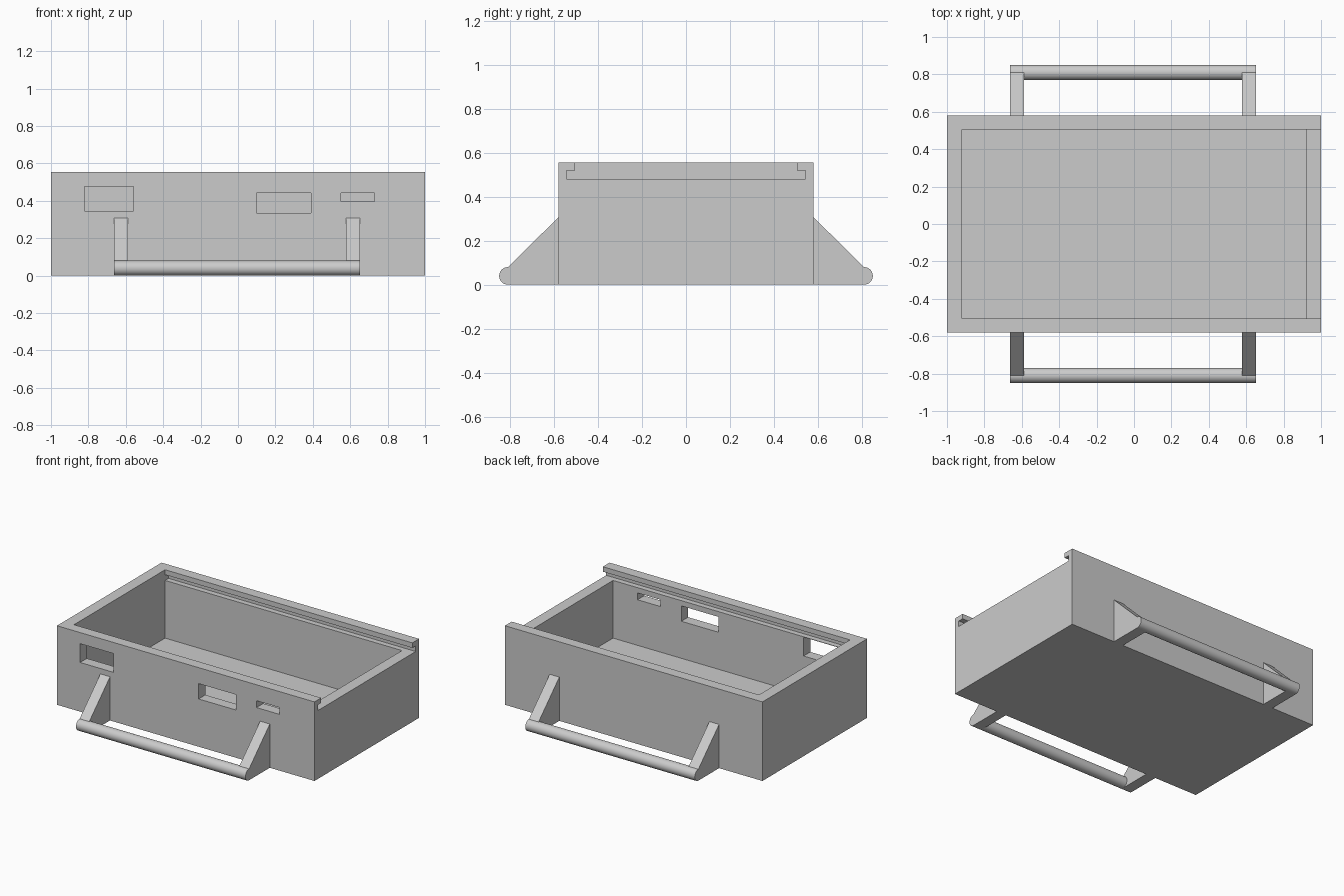
import bpy
import bmesh
from mathutils import Vector

if "Cube" in bpy.data.objects:
    bpy.data.objects.remove(bpy.data.objects["Cube"], do_unlink=True)

grey = bpy.data.materials.new("plain grey")
grey.use_nodes = True
grey.diffuse_color = (0.6, 0.6, 0.6, 1)
grey.node_tree.nodes["Principled BSDF"].inputs["Base Color"].default_value = (0.6, 0.6, 0.6, 1)


def extrude_x(name, profile, x0, x1):
    """Extrude a (y, z) profile along x."""
    bm = bmesh.new()
    face = bm.faces.new([bm.verts.new((x0, y, z)) for y, z in profile])
    ext = bmesh.ops.extrude_face_region(bm, geom=[face])
    verts = [v for v in ext["geom"] if isinstance(v, bmesh.types.BMVert)]
    bmesh.ops.translate(bm, verts=verts, vec=Vector((x1 - x0, 0, 0)))
    bmesh.ops.recalc_face_normals(bm, faces=bm.faces)
    mesh = bpy.data.meshes.new(name)
    bm.to_mesh(mesh)
    bm.free()
    mesh.materials.append(grey)
    obj = bpy.data.objects.new(name, mesh)
    bpy.context.collection.objects.link(obj)
    return obj


def box(name, x0, x1, y0, y1, z0, z1):
    return extrude_x(name, [(y0, z0), (y1, z0), (y1, z1), (y0, z1)], x0, x1)


def activate(obj):
    bpy.ops.object.select_all(action="DESELECT")
    obj.select_set(True)
    bpy.context.view_layer.objects.active = obj


def cut(target, cutter):
    cutter.hide_render = True
    mod = target.modifiers.new("cut", "BOOLEAN")
    mod.operation = "DIFFERENCE"
    mod.solver = "EXACT"
    mod.object = cutter
    activate(target)
    bpy.ops.object.modifier_apply(modifier=mod.name)
    bpy.data.objects.remove(cutter, do_unlink=True)


# Open tray
body = box("tray_body", -1, 1, -0.58, 0.58, 0, 0.555)
cut(body, box("cavity_cutter", -0.92, 0.92, -0.505, 0.505, 0.075, 0.5))

# Sliding lid channel, open at the left end
half = [(0.543, 0.48), (0.543, 0.52), (0.505, 0.52), (0.505, 0.7)]
channel = half + [(-y, z) for y, z in reversed(half)]
cut(body, extrude_x("channel_cutter", channel, -0.92, 1.1))

# Port openings in the front wall
for x0, x1, z0, z1 in [(-0.82, -0.56, 0.345, 0.477),
                       (0.1, 0.39, 0.335, 0.443),
                       (0.55, 0.73, 0.395, 0.443)]:
    cut(body, box("port_cutter", x0, x1, -0.7, -0.4, z0, z1))

# Carrying handles on front and back
for side, sign in (("front", -1), ("back", 1)):
    arm = [(0.58, 0), (0.58, 0.307), (0.81, 0.08), (0.81, 0)]
    for label, x0 in (("right", -0.663), ("left", 0.578)):
        extrude_x(f"{side}_handle_{label}_arm", [(sign * y, z) for y, z in arm], x0, x0 + 0.075)
    bpy.ops.mesh.primitive_cylinder_add(vertices=48, radius=0.04, depth=1.316,
                                        location=(-0.005, sign * 0.81, 0.04),
                                        rotation=(0, 1.570796, 0))
    bar = bpy.context.object
    bar.name = f"{side}_handle_bar"
    bar.data.materials.append(grey)
    bpy.ops.object.shade_smooth_by_angle()
